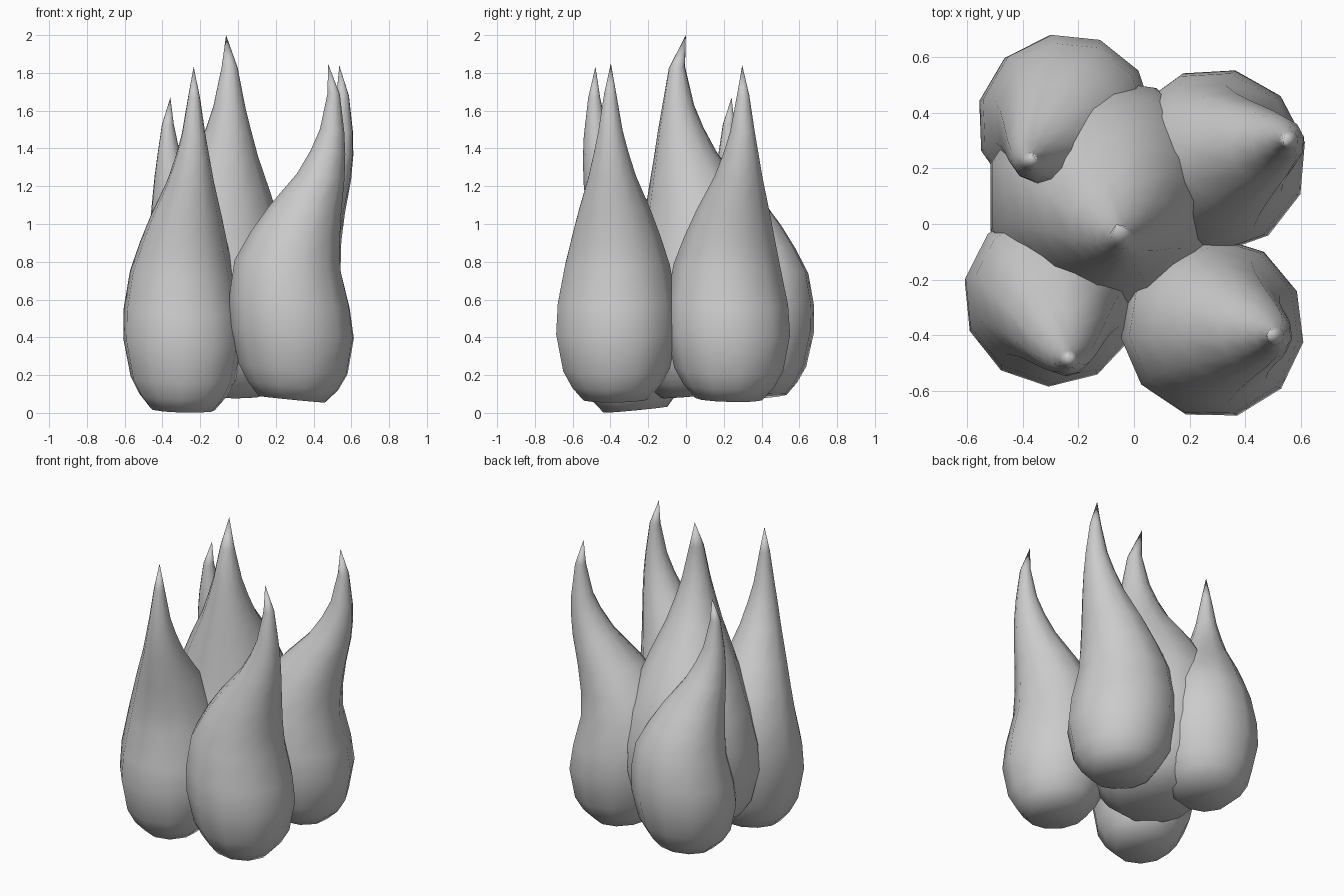
import bpy
import bmesh
from math import cos, sin, tau
from mathutils import Vector

cube = bpy.data.objects.get("Cube")
if cube:
    bpy.data.objects.remove(cube, do_unlink=True)

# One plain grey for everything
grey = bpy.data.materials.new("plain grey")
grey.use_nodes = True
colour = (0.6, 0.6, 0.6, 1)
grey.diffuse_color = colour
grey.node_tree.nodes["Principled BSDF"].inputs["Base Color"].default_value = colour

SIDES = 11
TILT = 0.1
# Shared teardrop profile: height fraction, radius fraction, lean fraction
PROFILE = [
    (0, .54, 0), (.04, .73, .02), (.09, .88, .02), (.2, 1, 0), (.29, .98, -.06),
    (.4, .865, -.1), (.485, .73, .08), (.565, .59, .32), (.665, .39, .69),
    (.735, .285, .86), (.8, .2, .96), (.91, .1, 1),
]


def flame(name, base, height, radius, lean, tip_lean, turn):
    """Loft a curling teardrop that bends along the lean vector."""
    base, lean = Vector(base), Vector((*lean, 0))
    bm = bmesh.new()
    rings = []
    for t, r, bend in PROFILE:
        centre = base + lean * bend + Vector((0, 0, height * t))
        ring = []
        for i in range(SIDES):
            a = tau * i / SIDES + turn
            out = Vector((cos(a), sin(a), 0)) * radius * r
            out.z = -TILT * out.dot(lean.normalized())
            ring.append(bm.verts.new(centre + out))
        rings.append(ring)
    tip = bm.verts.new(base + lean * tip_lean + Vector((0, 0, height)))

    # Skin the rings, then close the tip and the flat underside
    for low, high in zip(rings, rings[1:]):
        for i in range(SIDES):
            j = (i + 1) % SIDES
            bm.faces.new((low[i], low[j], high[j], high[i]))
    for i in range(SIDES):
        bm.faces.new((rings[-1][i], rings[-1][(i + 1) % SIDES], tip))
    bm.faces.new(reversed(rings[0]))
    for face in bm.faces:
        face.smooth = True

    mesh = bpy.data.meshes.new(name)
    bm.to_mesh(mesh)
    bm.free()
    mesh.materials.append(grey)
    bpy.context.collection.objects.link(bpy.data.objects.new(name, mesh))


# Four outer flames around a wider, taller central one
flame("front_right_flame", (-.293, -.264, .018), 1.815, .32, (.06, -.222), .97, .1)
flame("front_left_flame", (.285, -.372, .072), 1.778, .327, (.222, -.03), .86, -.16)
flame("back_left_flame", (.288, .228, .075), 1.765, .332, (.267, .075), .93, .2)
flame("back_right_flame", (-.247, .364, .085), 1.585, .318, (-.125, -.138), .89, .04)
flame("centre_flame", (-.1, .095, .1), 1.9, .432, (.055, -.143), .67, 0)
